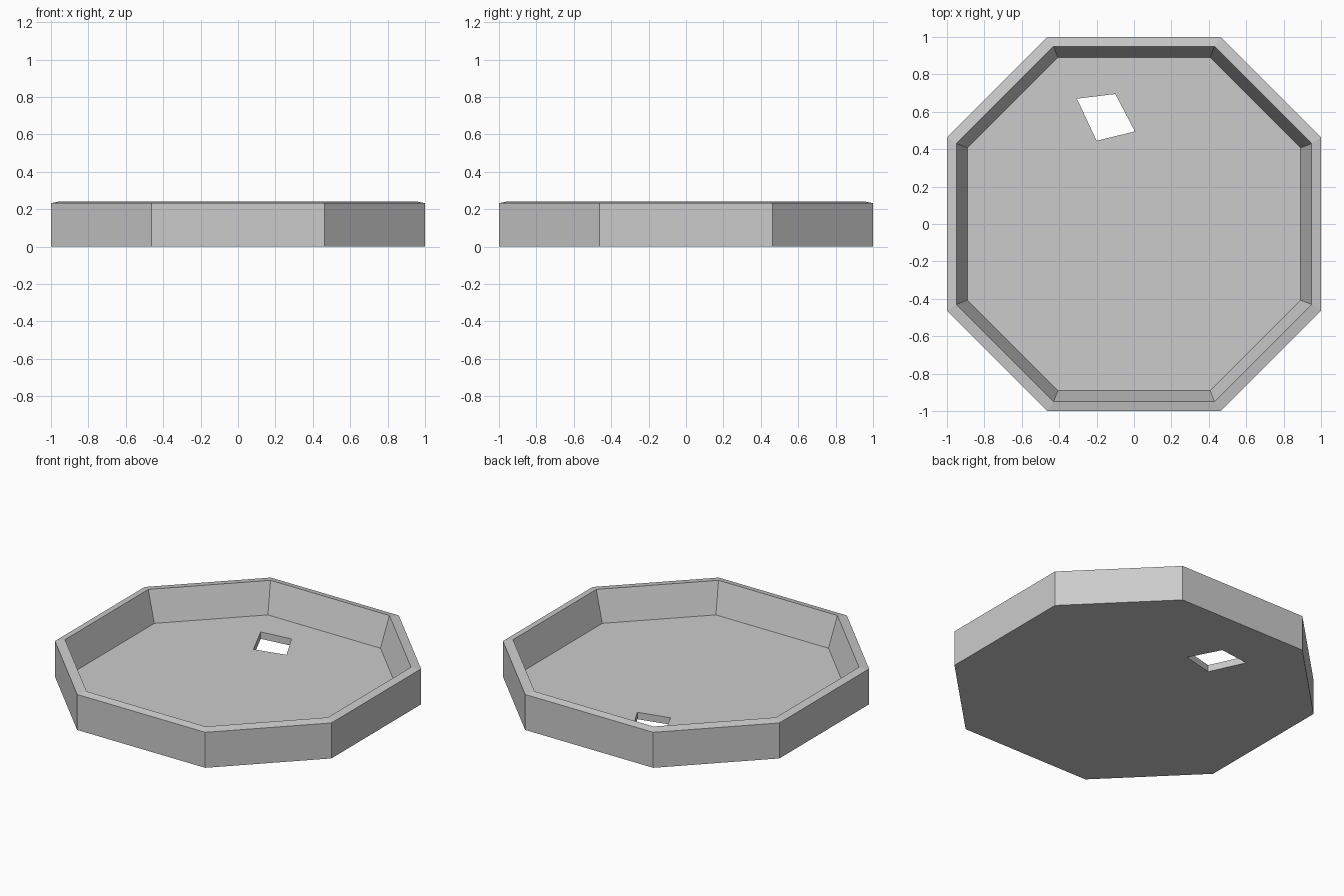
import bpy, bmesh

if "Cube" in bpy.data.objects:
    bpy.data.objects.remove(bpy.data.objects["Cube"])


def loft(name, rings):
    """Closed solid through a stack of equal-sized rings of 3D points."""
    bm = bmesh.new()
    loops = [[bm.verts.new(p) for p in ring] for ring in rings]
    n = len(loops[0])
    for a, b in zip(loops, loops[1:]):
        for i in range(n):
            j = (i + 1) % n
            bm.faces.new((a[i], a[j], b[j], b[i]))
    bm.faces.new(loops[0][::-1])
    bm.faces.new(loops[-1])
    bmesh.ops.recalc_face_normals(bm, faces=bm.faces)
    mesh = bpy.data.meshes.new(name)
    bm.to_mesh(mesh)
    bm.free()
    obj = bpy.data.objects.new(name, mesh)
    bpy.context.collection.objects.link(obj)
    return obj


def octagon(r, c, z):
    """Octagon with apothem r and half side c."""
    return [(x, y, z) for x, y in ((r, -c), (r, c), (c, r), (-c, r),
                                   (-r, c), (-r, -c), (-c, -r), (c, -r))]


# Octagonal tray: base, outer wall, sloped rim, leaning inner wall, floor
tray = loft("octagonal_tray", [
    octagon(1.0, 0.463, 0.0),
    octagon(1.0, 0.463, 0.232),
    octagon(0.95, 0.43, 0.242),
    octagon(0.89, 0.407, 0.045),
])

# Four-sided drain hole through the floor
hole = [(-0.305, 0.67), (-0.20, 0.445), (0.005, 0.495), (-0.10, 0.695)]
cutter = loft("drain_hole_cutter", [[(x, y, z) for x, y in hole] for z in (-0.1, 0.15)])
cutter.hide_render = True
cutter.hide_set(True)

cut = tray.modifiers.new("drain_hole", 'BOOLEAN')
cut.operation = 'DIFFERENCE'
cut.solver = 'EXACT'
cut.object = cutter
